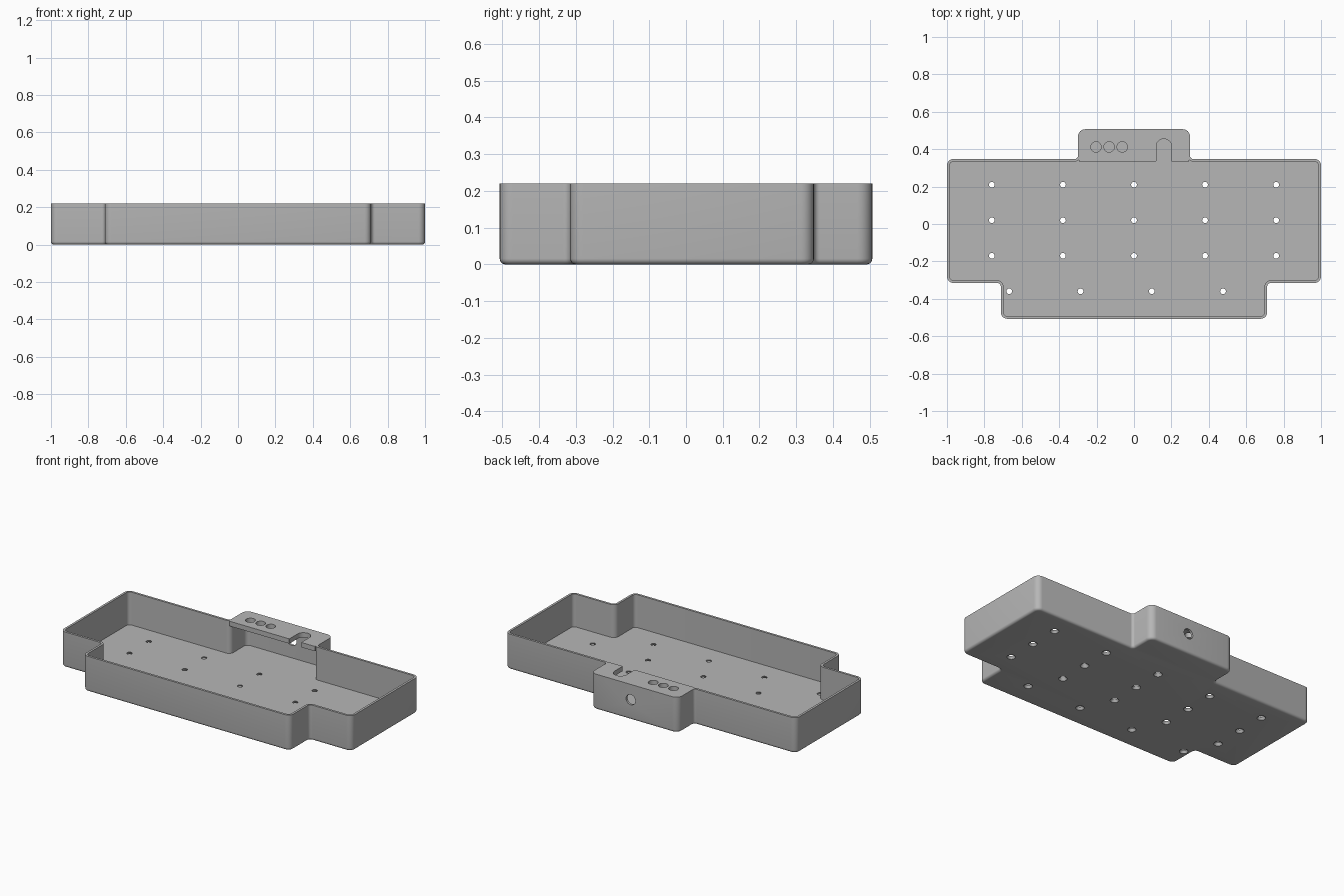
import bpy, bmesh, math
from mathutils import Matrix, Vector

cube = bpy.data.objects.get("Cube")
if cube:
    bpy.data.objects.remove(cube, do_unlink=True)

HEIGHT, WALL, FLOOR, FILLET = 0.22, 0.014, 0.016, 0.016
STEPS = 7

grey = bpy.data.materials.new("matte_grey")
grey.use_nodes = True
grey.diffuse_color = (0.47, 0.47, 0.47, 1)
grey.node_tree.nodes["Principled BSDF"].inputs["Base Color"].default_value = grey.diffuse_color


def rounded(corners, offset=0.0):
    """Counter-clockwise outline of (x, y, radius) corners, inset by offset."""
    pts = []
    n = len(corners)
    for i, (x, y, r) in enumerate(corners):
        p = Vector((x, y))
        d1 = (p - Vector(corners[i - 1][:2])).normalized()
        d2 = (Vector(corners[(i + 1) % n][:2]) - p).normalized()
        inward = Vector((-d1.y - d2.y, d1.x + d2.x))
        convex = d1.cross(d2) > 0
        r = max(r - offset, 0.003) if convex else r + offset
        centre = p + inward * offset - d1 * r + d2 * r
        for k in range(STEPS):
            t = math.pi / 2 * k / (STEPS - 1)
            pts.append(centre + d1 * r * math.sin(t) - d2 * r * math.cos(t))
    return pts


def make_object(name, bm):
    bmesh.ops.recalc_face_normals(bm, faces=bm.faces)
    mesh = bpy.data.meshes.new(name)
    bm.to_mesh(mesh)
    bm.free()
    mesh.materials.append(grey)
    obj = bpy.data.objects.new(name, mesh)
    bpy.context.collection.objects.link(obj)
    return obj


def loft(name, rings):
    """Skin a stack of (outline, z) rings and cap both ends."""
    bm = bmesh.new()
    loops = [[bm.verts.new((p.x, p.y, z)) for p in pts] for pts, z in rings]
    for a, b in zip(loops, loops[1:]):
        for i in range(len(a)):
            j = (i + 1) % len(a)
            bm.faces.new((a[i], a[j], b[j], b[i]))
    bm.faces.new(loops[0][::-1])
    bm.faces.new(loops[-1])
    return make_object(name, bm)


def drill(obj, name, holes):
    """Cut holes given as (centre, bottom radius, top radius, depth, tilt)."""
    bm = bmesh.new()
    for centre, r1, r2, depth, tilt in holes:
        bmesh.ops.create_cone(bm, cap_ends=True, segments=24, radius1=r1, radius2=r2, depth=depth,
                              matrix=Matrix.Translation(centre) @ Matrix.Rotation(tilt, 4, 'X'))
    cutter = make_object(name, bm)
    cutter.hide_render = True
    cutter.hide_set(True)
    cut = obj.modifiers.new("holes", 'BOOLEAN')
    cut.operation, cut.solver, cut.object = 'DIFFERENCE', 'EXACT', cutter
    bpy.ops.object.select_all(action='DESELECT')
    obj.select_set(True)
    bpy.context.view_layer.objects.active = obj
    bpy.ops.object.modifier_apply(modifier=cut.name)
    bpy.data.objects.remove(cutter, do_unlink=True)
    bpy.ops.object.shade_smooth_by_angle(angle=math.radians(30))


# Stepped outline, mirrored across x
half = [(0.712, -0.507, 0.035), (0.712, -0.315, 0.02), (1, -0.315, 0.035),
        (1, 0.348, 0.035), (0.3, 0.348, 0.016), (0.3, 0.507, 0.04)]
outline = half + [(-x, y, r) for x, y, r in reversed(half)]

# Tray shell: rounded bottom edge, outer wall, rim, inner wall, floor
rings = []
for k in range(6):
    t = math.pi / 2 * k / 5
    rings.append((rounded(outline, FILLET * (1 - math.sin(t))), FILLET * (1 - math.cos(t))))
inner = rounded(outline, WALL)
rings += [(rounded(outline), HEIGHT), (inner, HEIGHT), (inner, FLOOR)]
tray = loft("tray", rings)

# Countersunk floor holes and the cable hole in the back wall
spots = [(x * 0.38, y) for x in range(-2, 3) for y in (0.21, 0.02, -0.17)]
spots += [(-0.667 + 0.381 * i, -0.36) for i in range(4)]
holes = [((x, y, 0.01), 0.026, 0.0115, 0.024, 0) for x, y in spots]
holes.append(((0.025, 0.5, 0.125), 0.032, 0.032, 0.06, math.pi / 2))
drill(tray, "tray_cutter", holes)

# Roof over the rear bay, with a round-ended slot in its front edge
front, slot_x, slot_r = 0.348 - WALL, 0.16, 0.041
roof_outline = [(-0.295, front, 0.001), (slot_x - slot_r, front, 0.001),
                (slot_x - slot_r, 0.455, slot_r - 0.0005), (slot_x + slot_r, 0.455, slot_r - 0.0005),
                (slot_x + slot_r, front, 0.001), (0.295, front, 0.001),
                (0.295, 0.502, 0.035), (-0.295, 0.502, 0.035)]
roof_pts = rounded(roof_outline)
roof = loft("bay_roof", [(roof_pts, HEIGHT - 0.03), (roof_pts, HEIGHT)])
drill(roof, "roof_cutter", [((x, 0.412, HEIGHT), 0.028, 0.028, 0.1, 0) for x in (-0.203, -0.133, -0.063)])
